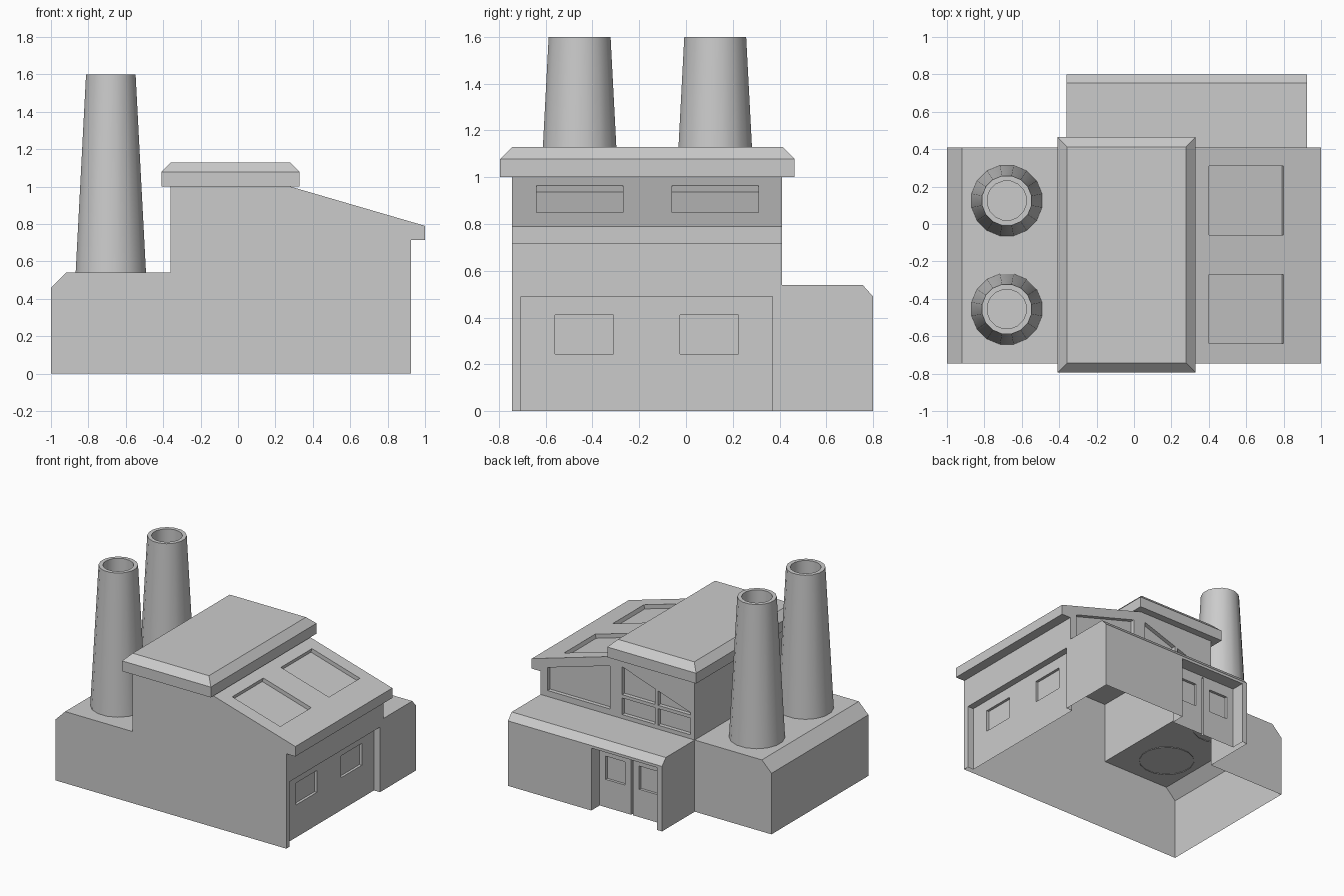
import bpy, bmesh, math

cube = bpy.data.objects.get("Cube")
if cube:
    bpy.data.objects.remove(cube, do_unlink=True)

# One plain grey for the whole building
grey = bpy.data.materials.new("plain_grey")
grey.use_nodes = True
GREY = (0.6, 0.6, 0.6, 1)
grey.diffuse_color = GREY
grey.node_tree.nodes["Principled BSDF"].inputs["Base Color"].default_value = GREY


def finish(name, bm):
    bmesh.ops.recalc_face_normals(bm, faces=bm.faces)
    mesh = bpy.data.meshes.new(name)
    bm.to_mesh(mesh)
    bm.free()
    mesh.materials.append(grey)
    obj = bpy.data.objects.new(name, mesh)
    bpy.context.scene.collection.objects.link(obj)
    return obj


def prism(name, points, axis, start, end):
    """Extrude a 2D outline along x (outline in y, z) or y (outline in x, z)."""
    bm = bmesh.new()
    place = {"x": lambda p, t: (t, p[0], p[1]), "y": lambda p, t: (p[0], t, p[1])}[axis]
    face = bm.faces.new([bm.verts.new(place(p, start)) for p in points])
    new = bmesh.ops.extrude_face_region(bm, geom=[face])["geom"]
    moved = [v for v in new if isinstance(v, bmesh.types.BMVert)]
    step = end - start
    bmesh.ops.translate(bm, verts=moved, vec=(step, 0, 0) if axis == "x" else (0, step, 0))
    return finish(name, bm)


def rect(a0, a1, z0, z1):
    return [(a0, z0), (a1, z0), (a1, z1), (a0, z1)]


FRONT, BACK, ANNEX_BACK = -0.745, 0.41, 0.80
WALL_R, WALL_L, DECK = 0.925, -0.36, 0.54
RIDGE_X, RIDGE_Z, EAVE_X, EAVE_Z = 0.28, 1.0, 1.0, 0.79
SLOPE = (EAVE_Z - RIDGE_Z) / (EAVE_X - RIDGE_X)


def roof_z(x):
    return RIDGE_Z + SLOPE * (x - RIDGE_X)


# Main hall and chimney base share one stepped outline
body = prism("factory_body", [
    (-1, 0), (WALL_R, 0), (WALL_R, 0.715), (EAVE_X, 0.715), (EAVE_X, EAVE_Z),
    (RIDGE_X, RIDGE_Z), (WALL_L, RIDGE_Z), (WALL_L, DECK), (-0.92, DECK), (-1, 0.46),
], "y", FRONT, BACK)

# Rear annex with a chamfered top edge
annex = prism("rear_annex", [
    (BACK - 0.02, 0), (ANNEX_BACK, 0), (ANNEX_BACK, 0.49), (0.755, DECK), (BACK - 0.02, DECK),
], "x", WALL_L, WALL_R)

cutters = []


def cut(points, axis, start, end):
    cutters.append(prism("recess_cutter", points, axis, start, end))


# Side wall panel with two windows
cut(rect(-0.705, 0.37, -0.1, 0.49), "x", WALL_R - 0.05, 1.2)
for y in (-0.56, -0.025):
    cut(rect(y, y + 0.25, 0.245, 0.41), "x", WALL_R - 0.07, WALL_R - 0.02)

# Skylights sunk square to the sloping roof
length = math.hypot(1, SLOPE)
nx, nz = -SLOPE / length, 1 / length
low, high = (0.40, roof_z(0.40)), (0.80, roof_z(0.80))
skylight = [(p[0] + nx * d, p[1] + nz * d)
            for p, d in ((low, -0.03), (high, -0.03), (high, 0.06), (low, 0.06))]
for y in (-0.64, -0.06):
    cut(skylight, "y", y, y + 0.37)


# Rear gable windows: a long one below the roof, and four panes under a slope
def gable_window(points):
    cut(points, "y", BACK - 0.03, BACK + 0.1)


gable_window([(0.346, 0.585), (0.867, 0.585), (0.867, roof_z(0.867) - 0.07),
              (0.346, roof_z(0.346) - 0.07)])


def pane_top(x):
    return 0.93 + 0.34 * (x - 0.245)


for x0, x1 in ((-0.325, -0.055), (-0.03, 0.245)):
    gable_window(rect(x0, x1, 0.57, 0.695))
    gable_window([(x0, 0.72), (x1, 0.72), (x1, pane_top(x1)), (x0, pane_top(x0))])

# Rear double door in a deep recess, with two windows and a centre gap
DOOR_Y, DOOR_MID = 0.70, -0.04
cut(rect(-0.318, 0.23, -0.1, 0.47), "y", DOOR_Y, 1)
cut(rect(DOOR_MID - 0.007, DOOR_MID + 0.007, -0.1, 0.46), "y", DOOR_Y - 0.02, DOOR_Y + 0.05)
for x in (0.02, -0.26):
    cut(rect(x, x + 0.16, 0.21, 0.385), "y", DOOR_Y - 0.02, DOOR_Y + 0.05)

# Join the annex, then sink every recess
for tool, operation in [(annex, "UNION")] + [(c, "DIFFERENCE") for c in cutters]:
    tool.hide_render = True
    mod = body.modifiers.new("shape", "BOOLEAN")
    mod.object, mod.operation, mod.solver = tool, operation, "EXACT"
bpy.context.view_layer.update()
evaluated = body.evaluated_get(bpy.context.evaluated_depsgraph_get())
shell = bpy.data.meshes.new_from_object(evaluated)
body.modifiers.clear()
body.data = shell
for tool in [annex] + cutters:
    bpy.data.objects.remove(tool, do_unlink=True)

# The building is an open shell underneath
bm = bmesh.new()
bm.from_mesh(shell)
floor = [f for f in bm.faces if f.normal.z < -0.9 and f.calc_center_median().z < 0.01]
bmesh.ops.delete(bm, geom=floor, context="FACES")
bm.to_mesh(shell)
bm.free()
shell.materials.clear()
shell.materials.append(grey)
for poly in shell.polygons:
    poly.material_index = 0


def loft(name, rings, close_start):
    """Skin a list of equal-sized vertex rings and close the last one."""
    bm = bmesh.new()
    loops = [[bm.verts.new(p) for p in ring] for ring in rings]
    for a, b in zip(loops, loops[1:]):
        for i in range(len(a)):
            j = (i + 1) % len(a)
            bm.faces.new((a[i], a[j], b[j], b[i]))
    bm.faces.new(loops[-1])
    if close_start:
        bm.faces.new(loops[0])
    return finish(name, bm)


# Raised roof cap with a chamfered rim
def cap_ring(inset, z):
    x0, x1, y0, y1 = -0.41 + inset, 0.33 - inset, -0.795 + inset, 0.465 - inset
    return [(x0, y0, z), (x1, y0, z), (x1, y1, z), (x0, y1, z)]


loft("roof_cap", [cap_ring(0, RIDGE_Z), cap_ring(0, 1.078), cap_ring(0.052, 1.13)], True)

# Two tapered chimneys with hollow tops
SIDES = 16
for label, cy in (("front", -0.455), ("rear", 0.125)):
    rings = []
    for radius, z in ((0.192, DECK - 0.005), (0.135, 1.6), (0.106, 1.6), (0.106, 1.42)):
        angles = [math.tau * (i + 0.5) / SIDES for i in range(SIDES)]
        rings.append([(-0.68 + radius * math.cos(a), cy + radius * math.sin(a), z)
                      for a in angles])
    chimney = loft(label + "_chimney", rings, False)
    bpy.ops.object.select_all(action="DESELECT")
    chimney.select_set(True)
    bpy.context.view_layer.objects.active = chimney
    bpy.ops.object.shade_smooth_by_angle(angle=math.radians(35))
